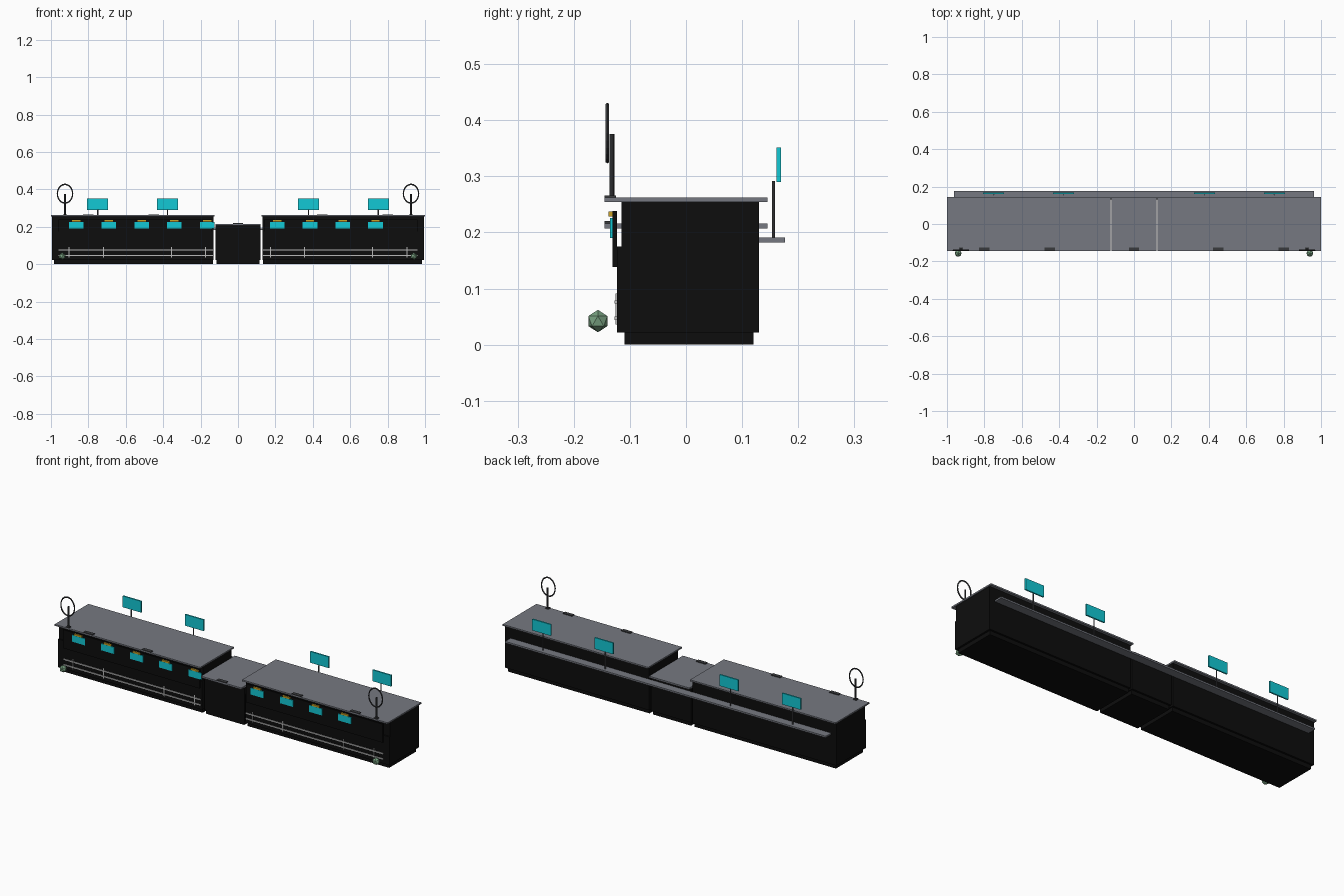
import bpy, bmesh, math
from mathutils import Matrix

if "Cube" in bpy.data.objects:
    bpy.data.objects.remove(bpy.data.objects["Cube"])


def material(name, rgb):
    m = bpy.data.materials.new(name)
    m.diffuse_color = (*rgb, 1)
    m.use_nodes = True
    m.node_tree.nodes["Principled BSDF"].inputs["Base Color"].default_value = m.diffuse_color
    return m


BLACK = material("black_panel", (0.004, 0.004, 0.004))
GREY = material("counter_grey", (0.18, 0.19, 0.22))
DARK = material("dark_metal", (0.04, 0.042, 0.046))
MID = material("pole_grey", (0.10, 0.10, 0.11))
STEEL = material("rail_steel", (0.5, 0.5, 0.5))
CYAN = material("screen_cyan", (0.006, 0.58, 0.66))
YELLOW = material("lamp_yellow", (0.6, 0.36, 0.02))
GREEN = material("foliage_green", (0.19, 0.36, 0.22))


def finish(name, bm, mat):
    me = bpy.data.meshes.new(name)
    bm.to_mesh(me)
    bm.free()
    me.materials.append(mat)
    ob = bpy.data.objects.new(name, me)
    bpy.context.collection.objects.link(ob)
    return ob


def box(name, x, y, z, mat):
    """Box from (min, max) pairs on each axis."""
    bm = bmesh.new()
    c = [(a + b) / 2 for a, b in (x, y, z)]
    s = [b - a for a, b in (x, y, z)]
    bmesh.ops.create_cube(bm, size=1, matrix=Matrix.Translation(c) @ Matrix.Diagonal((*s, 1)))
    return finish(name, bm, mat)


def around(c, w):
    return (c - w / 2, c + w / 2)


def profile_body(name, x0, x1, pts, mat):
    """Extrude a y/z outline along x."""
    bm = bmesh.new()
    f = bm.faces.new([bm.verts.new((x0, y, z)) for y, z in pts])
    r = bmesh.ops.extrude_face_region(bm, geom=[f])
    vs = [v for v in r["geom"] if isinstance(v, bmesh.types.BMVert)]
    bmesh.ops.translate(bm, vec=(x1 - x0, 0, 0), verts=vs)
    bmesh.ops.recalc_face_normals(bm, faces=bm.faces)
    return finish(name, bm, mat)


def pole(name, x, y, z0, z1, r, mat):
    bm = bmesh.new()
    bmesh.ops.create_cone(bm, cap_ends=True, segments=8, radius1=r, radius2=r, depth=z1 - z0,
                          matrix=Matrix.Translation((x, y, (z0 + z1) / 2)))
    return finish(name, bm, mat)


# Two long counters with stepped front
for side, label in ((-1, "left"), (1, "right")):
    def span(a, b):
        return tuple(sorted((side * a, side * b)))

    x0, x1 = span(0.13, 0.995)
    profile_body(label + "_counter_body", x0, x1,
                 [(-0.123, 0.022), (0.13, 0.022), (0.13, 0.254), (-0.115, 0.254),
                  (-0.115, 0.175), (-0.123, 0.175)], BLACK)
    box(label + "_plinth", span(0.135, 0.985), (-0.11, 0.12), (0, 0.022), BLACK)
    box(label + "_counter_top", span(0.126, 1.0), (-0.145, 0.145), (0.254, 0.262), GREY)
    box(label + "_display_panel", span(0.14, 0.96), (-0.131, -0.123), (0.138, 0.238), BLACK)

    # Bumper rails and uprights
    for i, z in enumerate((0.047, 0.076)):
        box(f"{label}_rail_{i}", span(0.135, 0.96), (-0.127, -0.123), around(z, 0.006), STEEL)
    for i, x in enumerate((0.174, 0.356, 0.72, 0.904)):
        box(f"{label}_rail_upright_{i}", around(side * x, 0.005), (-0.126, -0.122), (0.036, 0.091), STEEL)

    # Counter plates along the front edge
    for i, x in enumerate((0.45, 0.8, 0.925)):
        box(f"{label}_edge_plate_{i}", around(side * x, 0.055 if i < 2 else 0.02),
            (-0.145, -0.125), (0.261, 0.266), DARK)

    # Oval ring on a pole
    pole(label + "_ring_pole", side * 0.925, -0.132, 0.262, 0.375, 0.0045, DARK)
    bpy.ops.mesh.primitive_torus_add(major_segments=24, minor_segments=6, major_radius=0.05,
                                     minor_radius=0.004, location=(side * 0.925, -0.14, 0.377),
                                     rotation=(math.pi / 2, 0, 0))
    ring = bpy.context.object
    ring.name = label + "_ring"
    ring.scale = (0.82, 1.0, 0.9)
    ring.data.materials.append(DARK)

    # Low-poly plant ball
    bm = bmesh.new()
    bmesh.ops.create_icosphere(bm, subdivisions=1, radius=0.02,
                               matrix=Matrix.Translation((side * 0.94, -0.157, 0.042)))
    finish(label + "_plant_ball", bm, GREEN)

    # Tall rear screens
    for i, x in enumerate((0.376, 0.75)):
        pole(f"{label}_rear_pole_{i}", side * x, 0.156, 0.188, 0.292, 0.003, MID)
        box(f"{label}_rear_screen_{i}", around(side * x, 0.112), (0.161, 0.169), (0.29, 0.351), CYAN)

# Lower middle counter
box("middle_body", (-0.12, 0.12), (-0.115, 0.13), (0.022, 0.207), BLACK)
box("middle_plinth", (-0.115, 0.115), (-0.11, 0.12), (0, 0.022), BLACK)
box("middle_top", (-0.121, 0.121), (-0.145, 0.145), (0.207, 0.216), GREY)
box("middle_edge_plate", (-0.028, 0.028), (-0.145, -0.125), (0.215, 0.22), DARK)

# Rear shelf running along all three counters
box("rear_shelf", (-0.963, 0.963), (0.13, 0.176), (0.182, 0.191), GREY)

# Front screens with yellow lamps
for i in range(9):
    x = -0.865 + 0.175 * i + (0.025 if i > 4 else 0) - (0.025 if i > 4 else 0)
    if i > 4:
        x = 0.21 + 0.175 * (i - 5)
    box(f"front_screen_{i}", around(x, 0.078), (-0.135, -0.131), (0.19, 0.226), CYAN)
    box(f"front_lamp_{i}", around(x, 0.045), (-0.138, -0.131), (0.228, 0.237), YELLOW)
